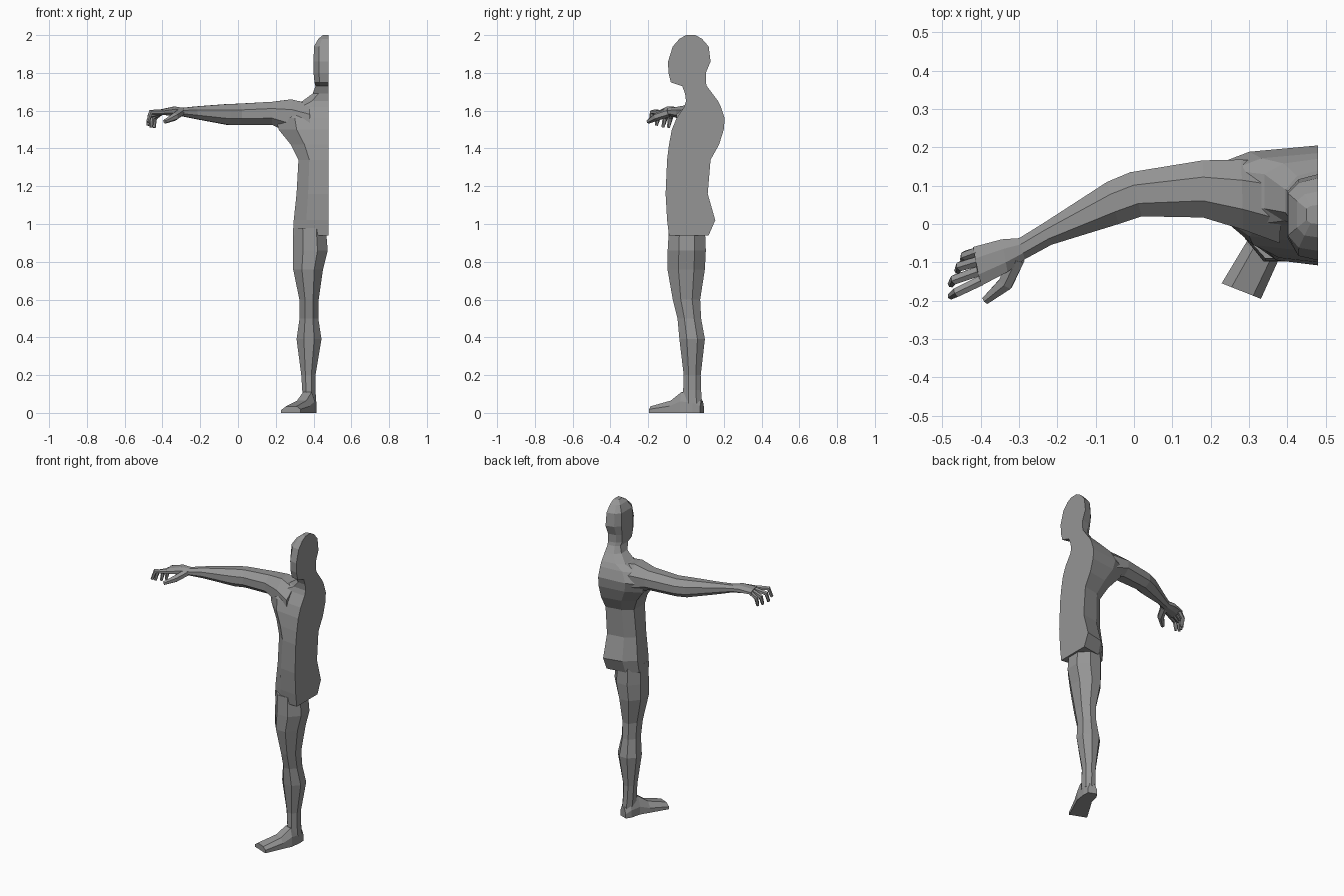
import bpy, bmesh, math
from mathutils import Vector

skin = bpy.data.materials.new("plain grey")
skin.diffuse_color = (0.3, 0.3, 0.3, 1)
CUT = 0.48  # plane where the half body is sliced flat


def loft(name, rings):
    """Skin a list of equal-length closed rings and cap both ends."""
    bm = bmesh.new()
    rows = [[bm.verts.new(p) for p in r] for r in rings]
    n = len(rows[0])
    for a, b in zip(rows, rows[1:]):
        for i in range(n):
            j = (i + 1) % n
            bm.faces.new((a[i], a[j], b[j], b[i]))
    bm.faces.new(rows[0][::-1])
    bm.faces.new(rows[-1])
    bmesh.ops.recalc_face_normals(bm, faces=bm.faces[:])
    me = bpy.data.meshes.new(name)
    bm.to_mesh(me)
    bm.free()
    me.materials.append(skin)
    ob = bpy.data.objects.new(name, me)
    bpy.context.collection.objects.link(ob)
    return ob


def oval(c, u, v, n=8):
    """Polygon ring around c whose flats touch the half axes u and v."""
    c, u, v = Vector(c), Vector(u), Vector(v)
    k = 1 / math.cos(math.pi / n)
    angles = [(i + 0.5) * math.tau / n for i in range(n)]
    return [c + u * (k * math.cos(a)) + v * (k * math.sin(a)) for a in angles]


def half_ring(z, yf, yb, xs, sf, sb):
    """Half body section: front middle, front corner, side, back corner, back middle."""
    xm = xs + 0.36 * (CUT - xs)
    return [(CUT, yf, z), (xm, yf + 0.2 * (sf - yf), z), (xs, sf, z),
            (xs, sb, z), (xm, yb - 0.3 * (yb - sb), z), (CUT, yb, z)]


def strap(xb, yb, xf, yf, z0, z1):
    """Upright arm section from its back edge to its front edge."""
    return oval(((xb + xf) / 2, (yb + yf) / 2, (z0 + z1) / 2),
                ((xf - xb) / 2, (yf - yb) / 2, 0), (0, 0, (z1 - z0) / 2))


def digit(name, points, radii):
    """Jointed finger along a path."""
    pts = [Vector(p) for p in points]
    rings = []
    for i, p in enumerate(pts):
        d = (pts[min(i + 1, len(pts) - 1)] - pts[max(i - 1, 0)]).normalized()
        side = d.cross(Vector((0, 0, 1))).normalized()
        rings.append(oval(p, side * radii[i], side.cross(d) * radii[i], 6))
    loft(name, rings)


# torso: z, front y, back y, side x, side front y, side back y
neck = (1.73, -0.02, 0.11, 0.41, 0.0, 0.08)
torso = [
    (0.94, -0.09, 0.12, 0.29, -0.04, 0.06),
    (1.02, -0.10, 0.155, 0.295, -0.04, 0.07),
    (1.16, -0.108, 0.115, 0.31, -0.04, 0.06),
    (1.34, -0.10, 0.13, 0.32, -0.04, 0.07),
    (1.42, -0.09, 0.175, 0.28, -0.01, 0.10),
    (1.50, -0.075, 0.20, 0.215, 0.03, 0.13),
    (1.56, -0.05, 0.205, 0.20, 0.04, 0.15),
    (1.62, -0.01, 0.185, 0.25, 0.045, 0.14),
    (1.65, 0.0, 0.17, 0.34, 0.04, 0.13),
    (1.69, -0.005, 0.14, 0.395, 0.03, 0.09),
    neck]
loft("torso", [half_ring(*r) for r in torso])

# head
head = [
    neck,
    (1.75, -0.08, 0.105, 0.405, -0.03, 0.07),
    (1.80, -0.093, 0.105, 0.40, -0.035, 0.075),
    (1.86, -0.095, 0.13, 0.40, -0.035, 0.085),
    (1.94, -0.07, 0.12, 0.402, -0.03, 0.08),
    (1.98, -0.035, 0.085, 0.425, -0.01, 0.06),
    (2.00, 0.0, 0.05, 0.45, 0.01, 0.04)]
loft("head", [half_ring(*r) for r in head])

# leg: z, x range, y range
leg = [
    (0.98, 0.292, 0.465, -0.09, 0.10),
    (0.86, 0.29, 0.475, -0.097, 0.105),
    (0.76, 0.292, 0.45, -0.098, 0.10),
    (0.60, 0.325, 0.427, -0.07, 0.075),
    (0.50, 0.326, 0.425, -0.045, 0.08),
    (0.39, 0.31, 0.442, -0.035, 0.10),
    (0.20, 0.335, 0.41, -0.012, 0.078),
    (0.12, 0.34, 0.41, -0.015, 0.08),
    (0.05, 0.345, 0.415, -0.015, 0.085)]
loft("leg", [oval(((a + b) / 2, (c + d) / 2, z), ((b - a) / 2, 0, 0), (0, (d - c) / 2, 0))
             for z, a, b, c, d in leg])

# foot, turned outward: centre x, centre y, half width, height
across = Vector((0.93, -0.37, 0))
foot = [
    (0.387, 0.085, 0.028, 0.06),
    (0.378, 0.05, 0.040, 0.10),
    (0.365, -0.015, 0.044, 0.11),
    (0.335, -0.07, 0.048, 0.065),
    (0.28, -0.175, 0.055, 0.035)]
rings = []
for x, y, w, h in foot:
    shape = [(-1, 0), (1, 0), (1, 0.55), (0.6, 1), (-0.5, 1), (-1, 0.45)]
    rings.append([Vector((x, y, h * t)) + across * (w * s) for s, t in shape])
loft("foot", rings)

# arm: back edge x y, front edge x y, z range
wrist = (-0.30, -0.037, -0.285, -0.092, 1.57, 1.615)
arm = [
    (0.39, 0.16, 0.38, -0.05, 1.45, 1.635),
    (0.28, 0.168, 0.285, -0.015, 1.475, 1.66),
    (0.18, 0.166, 0.18, 0.017, 1.525, 1.647),
    (-0.01, 0.135, 0.02, 0.02, 1.525, 1.637),
    (-0.07, 0.11, -0.04, 0.0, 1.525, 1.635),
    (-0.24, 0.0, -0.215, -0.054, 1.557, 1.622),
    wrist]
loft("arm", [strap(*r) for r in arm])

# palm
loft("palm", [strap(*r) for r in (
    wrist,
    (-0.345, -0.04, -0.33, -0.125, 1.573, 1.622),
    (-0.42, -0.06, -0.40, -0.162, 1.578, 1.606))])

# fingers: knuckle, joint, tip
fingers = {
    "little_finger": ((-0.405, -0.072), (-0.44, -0.083), (-0.445, -0.093), 1.51),
    "ring_finger": ((-0.405, -0.097), (-0.453, -0.11), (-0.46, -0.122), 1.512),
    "middle_finger": ((-0.405, -0.123), (-0.468, -0.145), (-0.477, -0.157), 1.522),
    "index_finger": ((-0.40, -0.148), (-0.462, -0.178), (-0.478, -0.188), 1.54)}
for name, (k, j, t, z) in fingers.items():
    digit(name, [(*k, 1.592), (*j, z + 0.052), (*t, z)], (0.013, 0.012, 0.008))
digit("thumb", [(-0.305, -0.09, 1.59), (-0.335, -0.155, 1.568), (-0.388, -0.20, 1.542)],
      (0.02, 0.019, 0.01))
